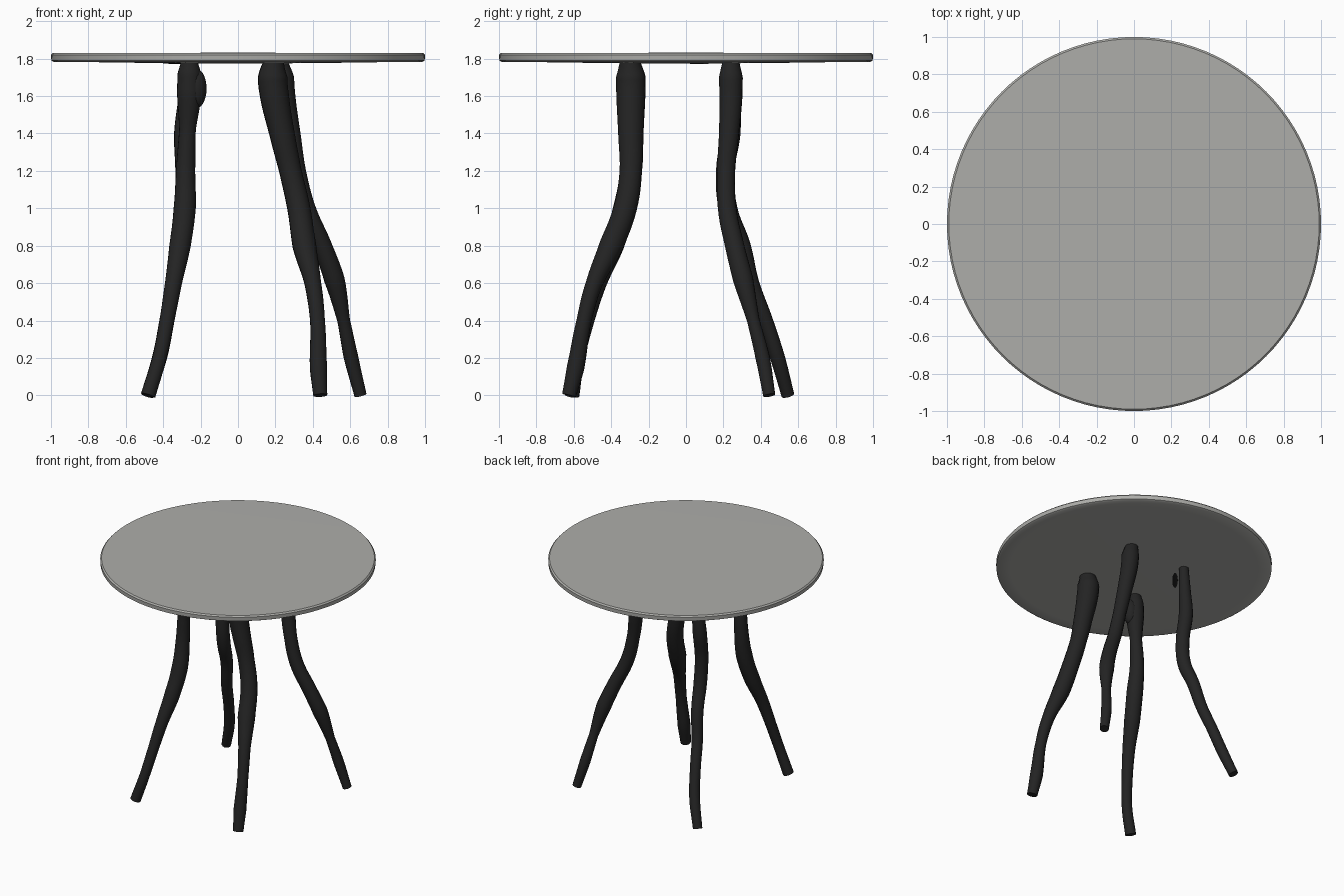
import bpy, bmesh, math
from mathutils import Matrix

cube = bpy.data.objects.get("Cube")
if cube:
    bpy.data.objects.remove(cube, do_unlink=True)


def make_material(name, rgb):
    mat = bpy.data.materials.new(name)
    mat.use_nodes = True
    color = (*rgb, 1.0)
    mat.diffuse_color = color
    mat.node_tree.nodes["Principled BSDF"].inputs["Base Color"].default_value = color
    return mat


grey = make_material("warm grey", (0.42, 0.42, 0.40))
black = make_material("soft black", (0.017, 0.017, 0.017))


def select_only(obj):
    bpy.ops.object.select_all(action='DESELECT')
    obj.select_set(True)
    bpy.context.view_layer.objects.active = obj


def smooth(obj, angle=40):
    select_only(obj)
    bpy.ops.object.shade_smooth_by_angle(angle=math.radians(angle))


def mesh_object(name, bm, mat):
    bmesh.ops.recalc_face_normals(bm, faces=bm.faces)
    mesh = bpy.data.meshes.new(name)
    bm.to_mesh(mesh)
    bm.free()
    obj = bpy.data.objects.new(name, mesh)
    bpy.context.collection.objects.link(obj)
    mesh.materials.append(mat)
    smooth(obj)
    return obj


def lathe(name, profile, mat, steps=96):
    bm = bmesh.new()
    verts = [bm.verts.new((r, 0, z)) for r, z in profile]
    edges = [bm.edges.new(pair) for pair in zip(verts, verts[1:])]
    bmesh.ops.spin(bm, geom=verts + edges, cent=(0, 0, 0), axis=(0, 0, 1),
                   angle=math.tau, steps=steps, use_duplicate=False)
    bmesh.ops.remove_doubles(bm, verts=bm.verts, dist=0.0005)
    return mesh_object(name, bm, mat)


def ellipsoid(name, center, radii, mat, turn=0.0):
    bm = bmesh.new()
    bmesh.ops.create_uvsphere(bm, u_segments=24, v_segments=14, radius=1,
                              matrix=Matrix.Translation(center)
                              @ Matrix.Rotation(turn, 4, 'Z')
                              @ Matrix.Diagonal((*radii, 1)))
    return mesh_object(name, bm, mat)


def branch_leg(name, path):
    """Tapering branch through points given as x, y, z, radius."""
    curve = bpy.data.curves.new(name, 'CURVE')
    curve.dimensions = '3D'
    curve.bevel_depth = 1.0
    curve.bevel_resolution = 5
    curve.resolution_u = 6
    curve.use_fill_caps = True
    spline = curve.splines.new('BEZIER')
    spline.bezier_points.add(len(path) - 1)
    for point, (x, y, z, r) in zip(spline.bezier_points, path):
        point.co = (x, y, z)
        point.radius = r
        point.handle_left_type = point.handle_right_type = 'AUTO'
    curve.materials.append(black)
    obj = bpy.data.objects.new(name, curve)
    bpy.context.collection.objects.link(obj)
    select_only(obj)
    bpy.ops.object.convert(target='MESH')
    smooth(bpy.context.object, 50)


# Round top with a softened rim and slightly swollen underside
lathe("table_top", [(0, 1.774), (0.4, 1.776), (0.9, 1.783), (0.985, 1.783),
                    (0.998, 1.79), (1, 1.82), (0.99, 1.83), (0, 1.832)], grey)

# Four crooked branch legs
branch_leg("front_right_leg", [
    (-.48, -.61, 0, .040), (-.42, -.58, .2, .038), (-.38, -.53, .4, .040),
    (-.345, -.47, .6, .046), (-.31, -.39, .8, .058), (-.285, -.33, 1.0, .060),
    (-.28, -.30, 1.2, .052), (-.27, -.30, 1.42, .045), (-.26, -.30, 1.62, .068),
    (-.26, -.30, 1.72, .064), (-.26, -.30, 1.785, .045)])
branch_leg("front_left_leg", [
    (.44, -.625, 0, .038), (.43, -.59, .15, .047), (.425, -.545, .4, .040),
    (.40, -.49, .6, .045), (.355, -.40, .8, .064), (.325, -.325, 1.0, .062),
    (.28, -.295, 1.2, .060), (.235, -.295, 1.4, .068), (.195, -.295, 1.6, .078),
    (.185, -.295, 1.7, .080), (.19, -.30, 1.785, .055)])
branch_leg("back_left_leg", [
    (.655, .445, 0, .033), (.605, .41, .2, .039), (.565, .36, .4, .034),
    (.515, .305, .62, .055), (.45, .26, .8, .052), (.365, .22, 1.0, .050),
    (.315, .215, 1.2, .048), (.28, .23, 1.4, .054), (.245, .24, 1.6, .062),
    (.235, .24, 1.7, .064), (.22, .24, 1.785, .045)])
branch_leg("back_right_leg", [
    (-.485, .545, 0, .035), (-.42, .49, .2, .040), (-.38, .425, .4, .040),
    (-.345, .35, .6, .042), (-.31, .30, .8, .046), (-.285, .225, 1.0, .050),
    (-.285, .21, 1.2, .050), (-.29, .24, 1.4, .052), (-.275, .245, 1.6, .044),
    (-.27, .24, 1.785, .035)])

# Knot on the inner side of one leg, and a flat dark sliver below the top
ellipsoid("leg_knot", (-.222, -.305, 1.64), (.054, .055, .105), black)
ellipsoid("underside_sliver", (-.33, .07, 1.776), (.11, .02, .004), black,
          math.radians(50))
